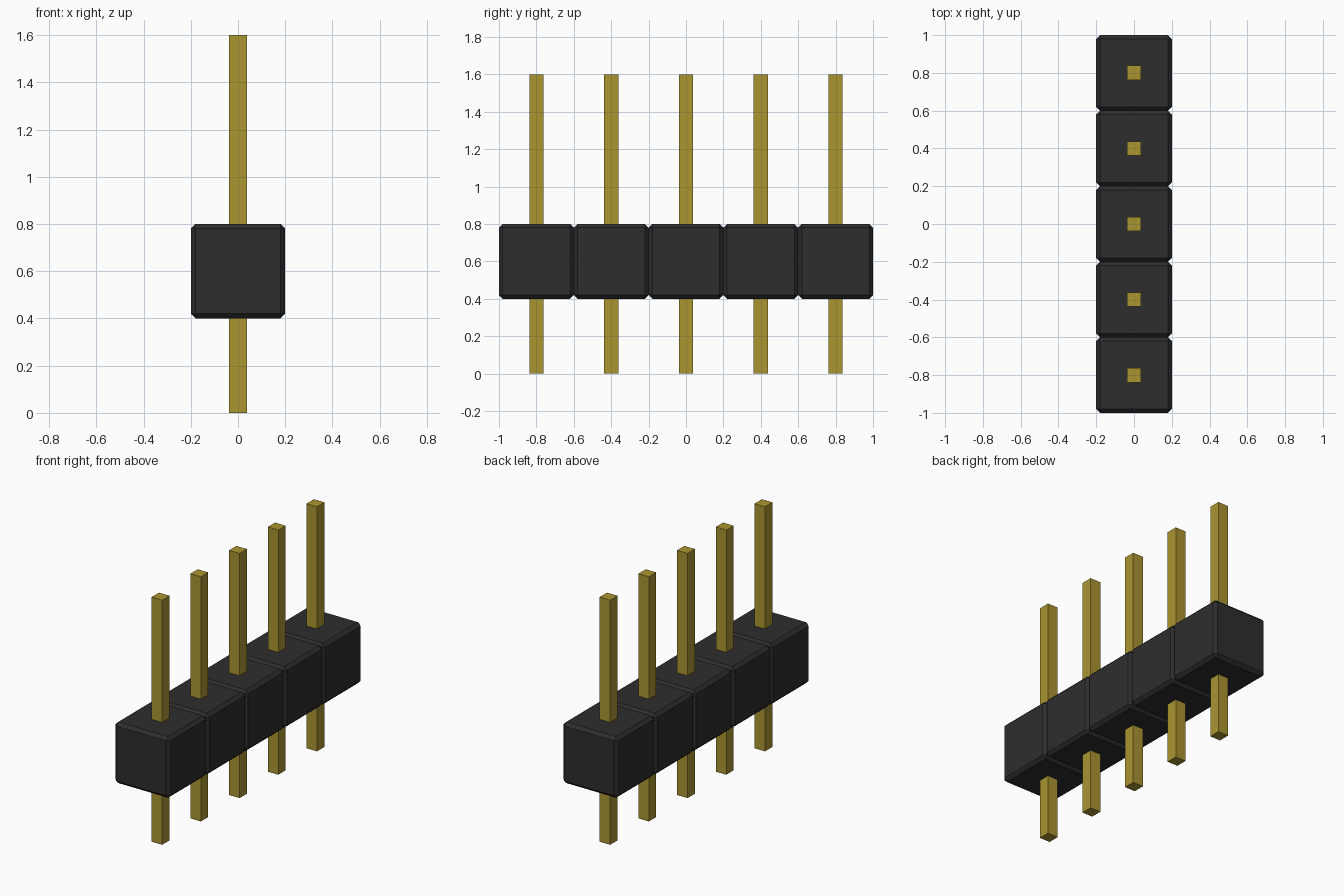
import bpy

if "Cube" in bpy.data.objects:
    bpy.data.objects.remove(bpy.data.objects["Cube"])

PITCH, COUNT = 0.4, 5


def material(name, color):
    m = bpy.data.materials.new(name)
    m.diffuse_color = (*color, 1)
    m.use_nodes = True
    m.node_tree.nodes["Principled BSDF"].inputs["Base Color"].default_value = m.diffuse_color
    return m


def box(name, size, location, mat, bevel=0):
    bpy.ops.mesh.primitive_cube_add(size=1, location=location)
    ob = bpy.context.object
    ob.name = name
    ob.scale = size
    bpy.ops.object.transform_apply(location=False, rotation=False, scale=True)
    ob.data.materials.append(mat)
    if bevel:
        mod = ob.modifiers.new("chamfer", 'BEVEL')
        mod.width = bevel
        mod.segments = 1
    return ob


plastic = material("black_plastic", (0.027, 0.027, 0.027))
brass = material("brass", (0.40, 0.30, 0.03))

# Row of chamfered housing blocks, each with a square pin through it
for i in range(COUNT):
    y = (i - (COUNT - 1) / 2) * PITCH
    box(f"housing_block_{i + 1}", (0.4, PITCH, 0.4), (0, y, 0.6), plastic, 0.02)
    box(f"pin_{i + 1}", (0.076, 0.076, 1.6), (0, y, 0.8), brass)
